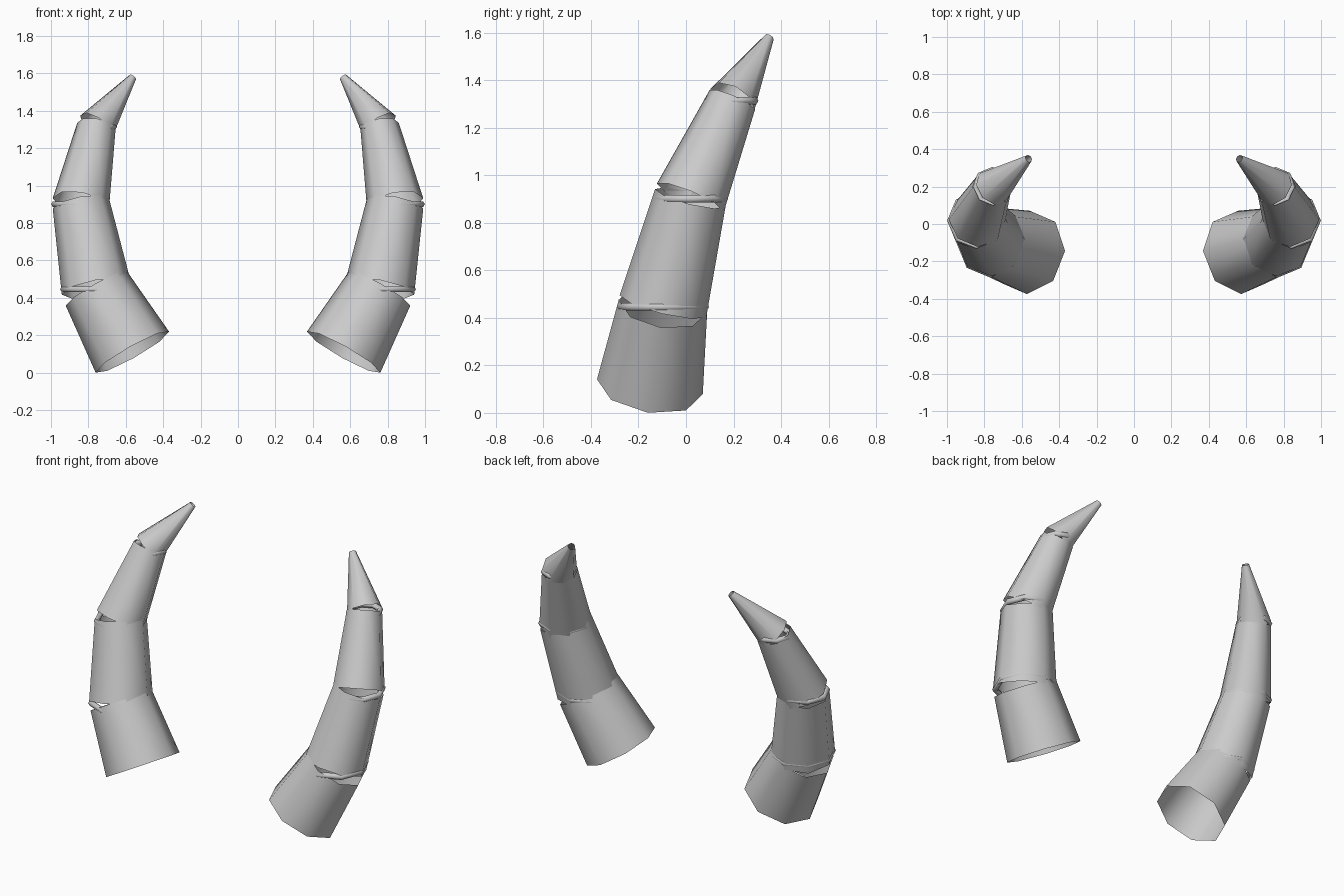
import bpy, bmesh, math
from mathutils import Vector, Matrix

if "Cube" in bpy.data.objects:
    bpy.data.objects.remove(bpy.data.objects["Cube"])

SIDES = 8

# Joint centres of one horn, with the radius at each joint
JOINTS = [((0.565, -0.152, 0.11), 0.225),
          ((0.757, -0.097, 0.45), 0.188),
          ((0.84, 0.018, 0.905), 0.153),
          ((0.757, 0.195, 1.318), 0.104),
          ((0.563, 0.35, 1.58), 0.021)]


def finish(bm, name):
    mesh = bpy.data.meshes.new(name)
    for f in bm.faces:
        f.smooth = True
    bm.to_mesh(mesh)
    bm.free()
    obj = bpy.data.objects.new(name, mesh)
    bpy.context.collection.objects.link(obj)
    return obj


def segment(name, a, b, r1, r2):
    """Open tapered tube from a to b."""
    axis = b - a
    rot = Vector((0, 0, 1)).rotation_difference(axis).to_matrix().to_4x4()
    bm = bmesh.new()
    bmesh.ops.create_cone(bm, cap_ends=False, segments=SIDES, radius1=r1, radius2=r2,
                          depth=axis.length,
                          matrix=Matrix.Translation((a + b) / 2) @ rot)
    return finish(bm, name)


def ring(name, c, major, minor, tube_sides=6):
    """Level ring around a joint."""
    bm = bmesh.new()
    loops = []
    for i in range(SIDES):
        t = math.tau * i / SIDES
        loop = []
        for j in range(tube_sides):
            p = math.tau * j / tube_sides
            r = major + minor * math.cos(p)
            loop.append(bm.verts.new(c + Vector((r * math.cos(t), r * math.sin(t),
                                                 minor * math.sin(p)))))
        loops.append(loop)
    for i in range(SIDES):
        l, m = loops[i], loops[(i + 1) % SIDES]
        for j in range(tube_sides):
            k = (j + 1) % tube_sides
            bm.faces.new((l[j], m[j], m[k], l[k]))
    return finish(bm, name)


for side, s in (("right", 1), ("left", -1)):
    pts = [(Vector((s * p[0], p[1], p[2])), r) for p, r in JOINTS]
    # Tapered horn segments
    for i in range(4):
        (a, r1), (b, r2) = pts[i], pts[i + 1]
        segment(f"horn_segment_{i + 1}_{side}", a, b, r1, r2)
    # Rings at the inner joints
    for i in (1, 2, 3):
        c, r = pts[i]
        ring(f"horn_ring_{i}_{side}", c - Vector((0, 0, 0.004)), r - 0.012, 0.018)
